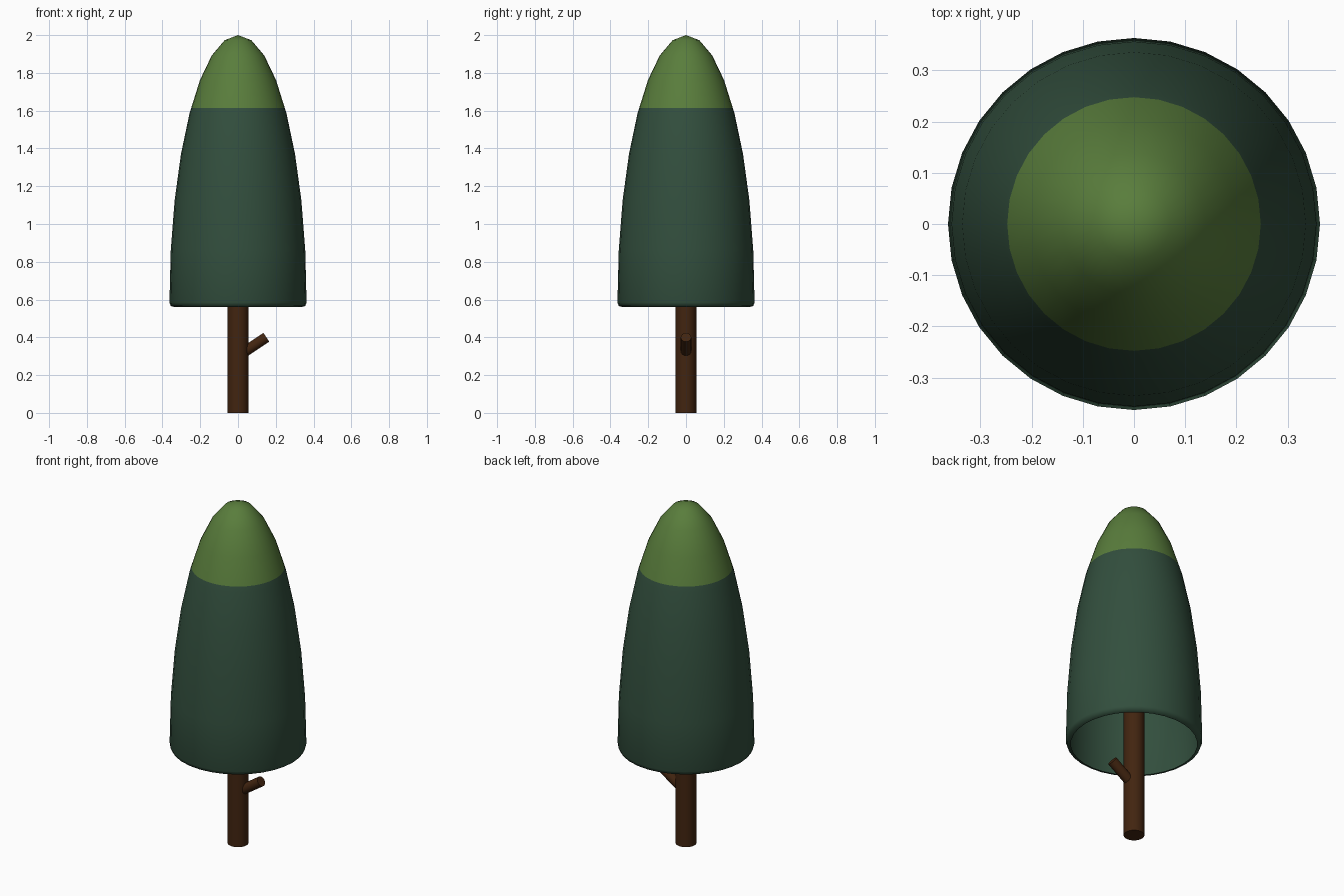
import bpy, bmesh, math
from mathutils import Vector

if "Cube" in bpy.data.objects:
    bpy.data.objects.remove(bpy.data.objects["Cube"])


def material(name, rgb):
    m = bpy.data.materials.new(name)
    m.diffuse_color = (*rgb, 1)
    m.use_nodes = True
    m.node_tree.nodes["Principled BSDF"].inputs["Base Color"].default_value = m.diffuse_color
    return m


dark_green = material("dark_green", (0.032, 0.077, 0.047))
light_green = material("light_green", (0.100, 0.205, 0.045))
brown = material("bark_brown", (0.054, 0.018, 0.005))


def finish(bm, name, mats, angle):
    me = bpy.data.meshes.new(name)
    bm.to_mesh(me)
    bm.free()
    ob = bpy.data.objects.new(name, me)
    bpy.context.collection.objects.link(ob)
    for m in mats:
        me.materials.append(m)
    bpy.ops.object.select_all(action='DESELECT')
    ob.select_set(True)
    bpy.context.view_layer.objects.active = ob
    bpy.ops.object.shade_smooth_by_angle(angle=math.radians(angle))
    return ob


def rod(name, start, end, radius, sides):
    start, end = Vector(start), Vector(end)
    axis = end - start
    bm = bmesh.new()
    bmesh.ops.create_cone(bm, cap_ends=True, segments=sides, radius1=radius,
                          radius2=radius, depth=axis.length)
    bm.transform(axis.to_track_quat('Z', 'Y').to_matrix().to_4x4())
    bmesh.ops.translate(bm, verts=bm.verts, vec=(start + end) / 2)
    return finish(bm, name, [brown], 40)


# Canopy: stretched half sphere, open underneath, lower rings flattened to a lip
RADIUS, EQUATOR, RIM, TINT_Z = 0.363, 0.585, 0.56, 1.615
bm = bmesh.new()
bmesh.ops.create_uvsphere(bm, u_segments=32, v_segments=16, radius=1)
bmesh.ops.delete(bm, geom=[v for v in bm.verts if v.co.z < -0.45], context='VERTS')
for v in bm.verts:
    z = v.co.z
    v.co.x *= RADIUS
    v.co.y *= RADIUS
    if z >= 0:
        v.co.z = EQUATOR + z * (2 - EQUATOR)
    else:
        v.co.z = RIM + (0.006 if z > -0.25 else 0)

# Lighter tip above a level cut
bmesh.ops.bisect_plane(bm, geom=bm.verts[:] + bm.edges[:] + bm.faces[:],
                       plane_co=(0, 0, TINT_Z), plane_no=(0, 0, 1))
for f in bm.faces:
    f.material_index = int(f.calc_center_median().z > TINT_Z)
finish(bm, "canopy", [dark_green, light_green], 80)

# Trunk and branch stub
rod("trunk", (0, 0, 0), (0, 0, 1.0), 0.055, 32)
rod("branch_stub", (0, 0, 0.30), (0.15, 0, 0.40), 0.028, 16)
